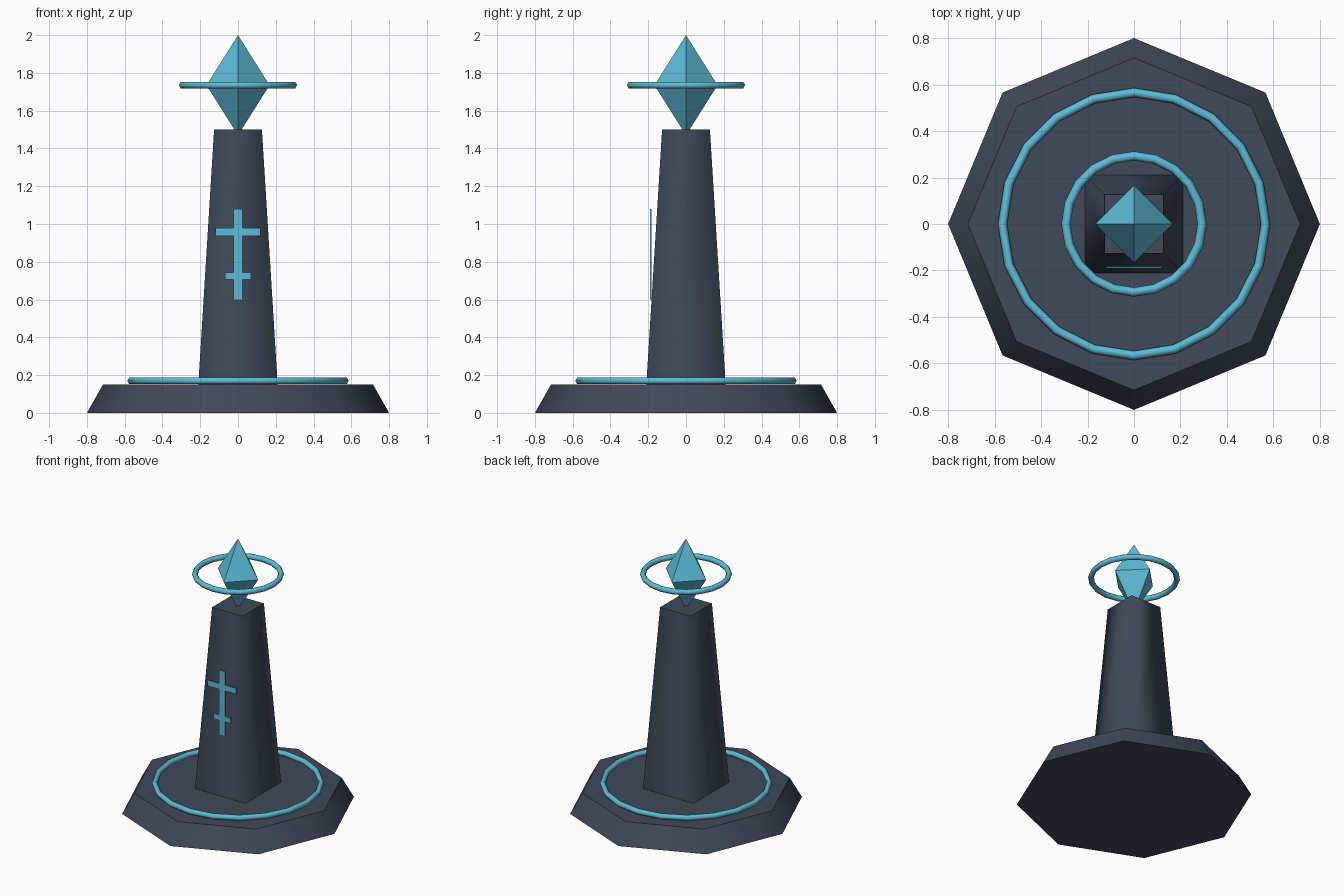
import bpy, bmesh, math
from mathutils import Matrix

if "Cube" in bpy.data.objects:
    bpy.data.objects.remove(bpy.data.objects["Cube"])


def material(name, rgb):
    m = bpy.data.materials.new(name)
    m.diffuse_color = (*rgb, 1)
    m.use_nodes = True
    m.node_tree.nodes["Principled BSDF"].inputs["Base Color"].default_value = m.diffuse_color
    return m


STONE = material("dark slate", (0.050, 0.066, 0.100))
GLOW = material("cyan", (0.110, 0.500, 0.680))


def finish(bm, name, mat):
    bmesh.ops.recalc_face_normals(bm, faces=bm.faces[:])
    mesh = bpy.data.meshes.new(name)
    bm.to_mesh(mesh)
    bm.free()
    mesh.materials.append(mat)
    obj = bpy.data.objects.new(name, mesh)
    bpy.context.collection.objects.link(obj)
    return obj


def ring_verts(bm, r, z, n, turn=0.0):
    return [bm.verts.new((r * math.cos(turn + math.tau * i / n),
                          r * math.sin(turn + math.tau * i / n), z)) for i in range(n)]


def frustum(name, r0, r1, z0, z1, n, turn=0.0):
    """Tapered prism: soft sides, flat caps with sharp rims."""
    bm = bmesh.new()
    low, top = ring_verts(bm, r0, z0, n, turn), ring_verts(bm, r1, z1, n, turn)
    caps = [bm.faces.new(low[::-1]), bm.faces.new(top)]
    for i in range(n):
        j = (i + 1) % n
        bm.faces.new((low[i], low[j], top[j], top[i])).smooth = True
    for cap in caps:
        for e in cap.edges:
            e.smooth = False
    return finish(bm, name, STONE)


def torus(name, major, minor, z, n=20, sides=6):
    bm = bmesh.new()
    loops = []
    for k in range(sides):
        a = math.tau * k / sides
        loops.append(ring_verts(bm, major + minor * math.cos(a), z + minor * math.sin(a), n))
    for k in range(sides):
        a, b = loops[k], loops[(k + 1) % sides]
        for i in range(n):
            j = (i + 1) % n
            bm.faces.new((a[i], a[j], b[j], b[i])).smooth = True
    return finish(bm, name, GLOW)


# Octagonal base and square tapered pillar
frustum("base", 0.80, 0.715, 0.0, 0.15, 8)
frustum("pillar", 0.297, 0.179, 0.15, 1.50, 4, math.pi / 4)

# Glowing rings
torus("base_ring", 0.566, 0.02, 0.17)
torus("floating_ring", 0.293, 0.02, 1.735)

# Faceted crystal
bm = bmesh.new()
belt = ring_verts(bm, 0.167, 1.735, 4)
for tip_z in (2.0, 1.47):
    tip = bm.verts.new((0, 0, tip_z))
    for i in range(4):
        bm.faces.new((belt[i], belt[(i + 1) % 4], tip))
finish(bm, "crystal", GLOW)

# Thin upright plates of the front mark: half width, bottom, top
for name, hw, z0, z1 in (("mark_stem", 0.0235, 0.60, 1.08),
                         ("mark_upper_bar", 0.118, 0.937, 0.98),
                         ("mark_lower_bar", 0.07, 0.705, 0.743)):
    bm = bmesh.new()
    bmesh.ops.create_cube(bm, size=1, matrix=Matrix.Translation((0, -0.186, (z0 + z1) / 2))
                          @ Matrix.Diagonal((2 * hw, 0.008, z1 - z0, 1)))
    finish(bm, name, GLOW)
